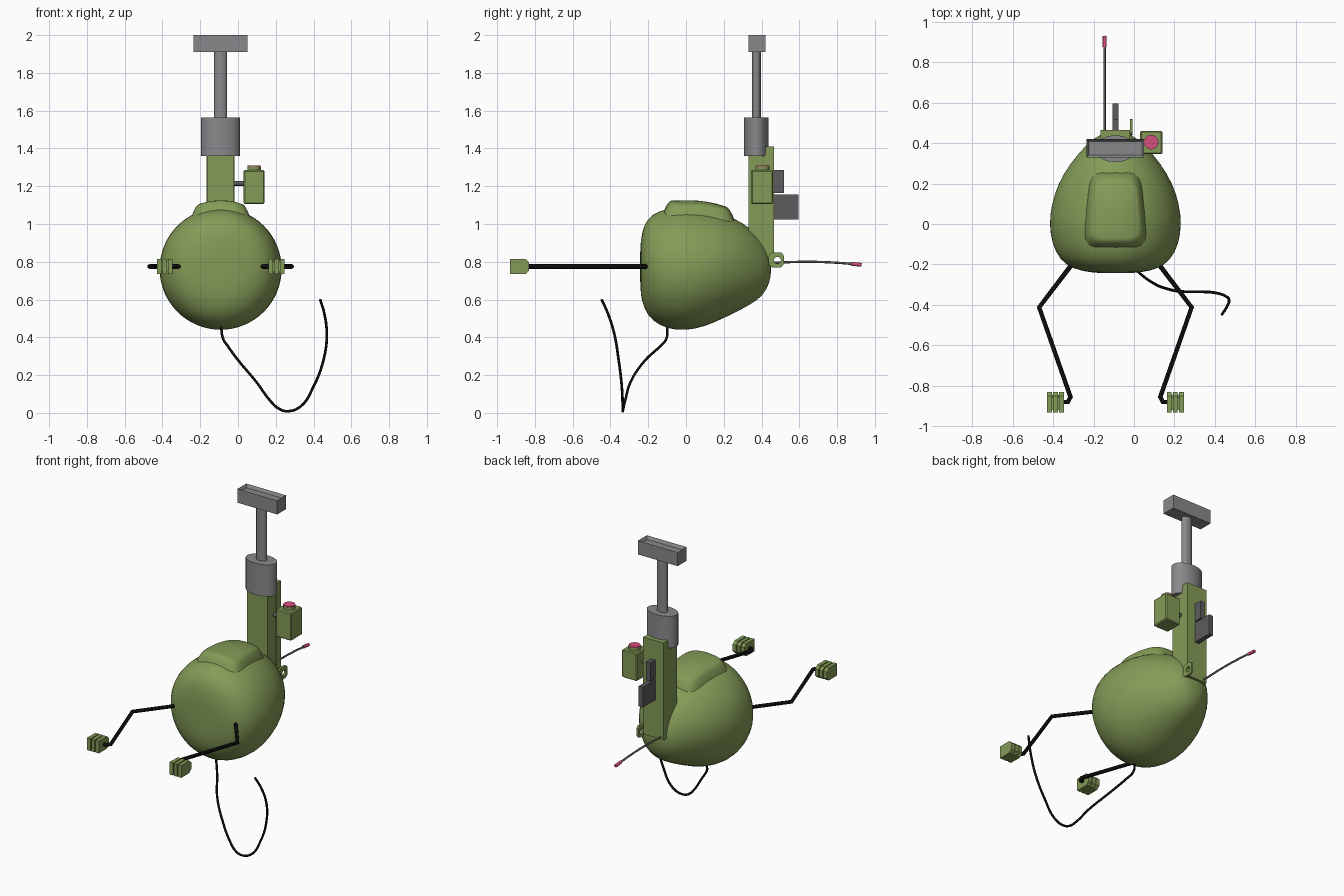
import bpy
import bmesh
from math import cos, sin, pi
from mathutils import Vector

CX = -0.092  # symmetry plane of the body

if "Cube" in bpy.data.objects:
    bpy.data.objects.remove(bpy.data.objects["Cube"])


def material(name, rgb):
    m = bpy.data.materials.new(name)
    m.use_nodes = True
    m.diffuse_color = (*rgb, 1)
    m.node_tree.nodes["Principled BSDF"].inputs["Base Color"].default_value = (*rgb, 1)
    return m


GREEN = material("olive_green", (0.23, 0.33, 0.095))
GREY = material("mid_grey", (0.25, 0.25, 0.26))
DARK = material("dark_grey", (0.11, 0.105, 0.11))
BLACK = material("black", (0.004, 0.004, 0.004))
PINK = material("pink", (0.65, 0.075, 0.2))


def finish(bm, name, mat, smooth=False):
    bmesh.ops.recalc_face_normals(bm, faces=bm.faces)
    me = bpy.data.meshes.new(name)
    bm.to_mesh(me)
    bm.free()
    me.materials.append(mat)
    ob = bpy.data.objects.new(name, me)
    bpy.context.collection.objects.link(ob)
    if smooth:
        bpy.ops.object.select_all(action='DESELECT')
        ob.select_set(True)
        bpy.context.view_layer.objects.active = ob
        bpy.ops.object.shade_smooth_by_angle(angle=0.6)
    return ob


def box(name, mat, x, y, z, bevel=0):
    bm = bmesh.new()
    bmesh.ops.create_cube(bm, size=1)
    for v in bm.verts:
        v.co = [(a + b) / 2 + c * (b - a) for (a, b), c in zip((x, y, z), v.co)]
    if bevel:
        bmesh.ops.bevel(bm, geom=bm.edges[:], offset=bevel, segments=1, affect='EDGES')
    return finish(bm, name, mat)


def loft(name, mat, rings, smooth=True):
    """Skin a list of equal-length closed rings and cap both ends."""
    bm = bmesh.new()
    loops = [[bm.verts.new(p) for p in ring] for ring in rings]
    n = len(loops[0])
    for a, b in zip(loops, loops[1:]):
        for i in range(n):
            j = (i + 1) % n
            bm.faces.new((a[i], a[j], b[j], b[i]))
    bm.faces.new(loops[0])
    bm.faces.new(loops[-1])
    return finish(bm, name, mat, smooth)


def column(name, mat, cx, cy, rx, ry, z0, z1, n=32):
    ring = [(cx + rx * cos(2 * pi * i / n), cy + ry * sin(2 * pi * i / n)) for i in range(n)]
    return loft(name, mat, [[(x, y, z) for x, y in ring] for z in (z0, z1)])


def tube(name, mat, points, radius, curved=False):
    cu = bpy.data.curves.new(name, 'CURVE')
    cu.dimensions = '3D'
    cu.bevel_depth = radius
    cu.bevel_resolution = 2
    cu.use_fill_caps = True
    if curved:
        sp = cu.splines.new('BEZIER')
        sp.bezier_points.add(len(points) - 1)
        for bp, p in zip(sp.bezier_points, points):
            bp.co = p
            bp.handle_left_type = bp.handle_right_type = 'AUTO'
        sp.resolution_u = 5
    else:
        sp = cu.splines.new('POLY')
        sp.points.add(len(points) - 1)
        for pt, p in zip(sp.points, points):
            pt.co = (*p, 1)
    cu.materials.append(mat)
    ob = bpy.data.objects.new(name, cu)
    bpy.context.collection.objects.link(ob)
    return ob


# Body: egg lofted front to back (y, half width, bottom, top)
sections = [(-.243, .05, .70, .85), (-.24, .13, .62, .92), (-.222, .21, .55, 1.0),
            (-.18, .275, .485, 1.055), (-.1, .315, .442, 1.085), (0, .33, .433, 1.09),
            (.1, .317, .455, 1.08), (.2, .285, .5, 1.055), (.3, .225, .55, 1.01),
            (.38, .155, .595, .945), (.43, .10, .65, .88), (.452, .05, .73, .82)]
N = 32
rings = [[(CX + w * cos(2 * pi * i / N), y, (b + t) / 2 + (t - b) / 2 * sin(2 * pi * i / N))
          for i in range(N)] for y, w, b, t in sections]
body = loft("body", GREEN, rings)
body.data.polygons.foreach_set("use_smooth", [True] * len(body.data.polygons))
body.modifiers.new("smooth", 'SUBSURF').levels = 1
body.modifiers["smooth"].render_levels = 1


# Hatch: rounded trapezoid cover following the curved back
def hatch_ring(scale, lift, n=40):
    ring = []
    for i in range(n):
        c, s = cos(2 * pi * i / n), sin(2 * pi * i / n)
        u = abs(c) ** 0.4 * (1 if c > 0 else -1) * scale
        v = abs(s) ** 0.4 * (1 if s > 0 else -1) * scale
        x, y = u * (0.117 - 0.013 * v), 0.07 + 0.15 * v
        z = 1.092 - 1.5 * x * x - 0.9 * max(0, y - 0.02) ** 2
        ring.append((CX + x, y, z + lift))
    return ring


loft("hatch", GREEN, [hatch_ring(s, h) for s, h in
                      ((1.3, -.04), (1.18, 0), (1.08, .022), (1, .031),
                       (.93, .033), (.6, .033), (.3, .033), (.02, .033))])

# Mast: post, back plate, sleeve, neck and crossbar
box("mast_post", GREEN, (-.165, -.02), (.33, .46), (.8, 1.37))
box("mast_back_plate", GREEN, (-.166, -.019), (.42, .466), (.78, 1.41))
column("mast_sleeve", GREY, CX, .372, .103, .066, 1.36, 1.565)
column("mast_neck", GREY, CX, .373, .035, .023, 1.56, 1.92, 20)
bm = bmesh.new()
bmesh.ops.create_cube(bm, size=1)
for v in bm.verts:
    v.co = Vector((CX + v.co.x * .285, .375 + v.co.y * .09, 1.955 + v.co.z * .09))
top = [f for f in bm.faces if f.normal.z > .9 or f.calc_center_median().z > 1.99]
bmesh.ops.inset_region(bm, faces=top, thickness=.016)
for v in {v for f in top for v in f.verts}:
    v.co.z -= .02
finish(bm, "crossbar", GREY)

# Dark blocks on the back of the mast
box("upper_back_block", DARK, (-.107, -.077), (.46, .518), (1.165, 1.285))
box("lower_back_block", DARK, (-.107, -.077), (.46, .596), (1.025, 1.157))

# Side box with button and arm
box("side_box", GREEN, (.03, .14), (.345, .46), (1.105, 1.285), .006)
column("button_base", GREEN, .085, .405, .036, .036, 1.28, 1.304, 24)
column("button_cap", PINK, .085, .405, .035, .035, 1.303, 1.309, 24)
tube("side_box_arm", DARK, [(-.03, .4, 1.215), (.04, .4, 1.215)], .013)

# Bracket: chamfered plate with a round hole
M = 32
outer, inner = [], []
for i in range(M):
    c, s = cos(2 * pi * i / M), sin(2 * pi * i / M)
    r = .04 / max(abs(c), abs(s), (abs(c) + abs(s)) * .62)
    outer.append((.478 + r * c, .81 + r * s))
    inner.append((.484 + .018 * c, .808 + .018 * s))
bm = bmesh.new()
loops = [[bm.verts.new((x, *p)) for p in ring] for ring, x in
         ((outer, -.02), (outer, -.007), (inner, -.007), (inner, -.02))]
for a, b in zip(loops, loops[1:] + loops[:1]):
    for i in range(M):
        j = (i + 1) % M
        bm.faces.new((a[i], a[j], b[j], b[i]))
finish(bm, "bracket", GREEN)

# Rear antenna with tip
tube("antenna", DARK, [(-.145, .4, .79), (-.145, .52, .797), (-.145, .65, .8),
                       (-.145, .78, .796), (-.145, .89, .788)], .006, True)
tube("antenna_tip", PINK, [(-.145, .875, .789), (-.145, .93, .784)], .01)

# Limbs and grooved gripper pads, mirrored about the body plane
Z = .775
pad = [(-.933, .735), (-.933, .815), (-.85, .815), (-.83, .797), (-.83, .753), (-.85, .735)]
core = [(-.88 + (y + .88) * .75, Z + (z - Z) * .75) for y, z in pad]
for side, sign in (("left", 1), ("right", -1)):
    def mx(d):
        return CX + sign * d
    path = [(.2, -.18), (.377, -.412), (.222, -.855), (.235, -.88), (.28, -.88)]
    tube(side + "_limb", BLACK, [(mx(d), y, Z) for d, y in path], .012)
    for i, (a, b) in enumerate(((.254, .278), (.284, .308), (.314, .338))):
        loft(side + "_pad_" + str(i + 1), GREEN,
             [[(mx(d), y, z) for y, z in pad] for d in (a, b)], False)
    loft(side + "_pad_core", GREEN, [[(mx(d), y, z) for y, z in core] for d in (.26, .33)], False)

# Hanging cable
tube("cable", BLACK, [(-.09, -.1, .47), (-.08, -.103, .395), (-.055, -.135, .355),
                      (0, -.215, .28), (.1, -.295, .16), (.17, -.322, .065),
                      (.215, -.332, .023), (.26, -.335, .009), (.33, -.335, .033),
                      (.4, -.34, .14), (.455, -.358, .29), (.47, -.38, .42),
                      (.456, -.415, .53), (.435, -.447, .6)], .007, True)
